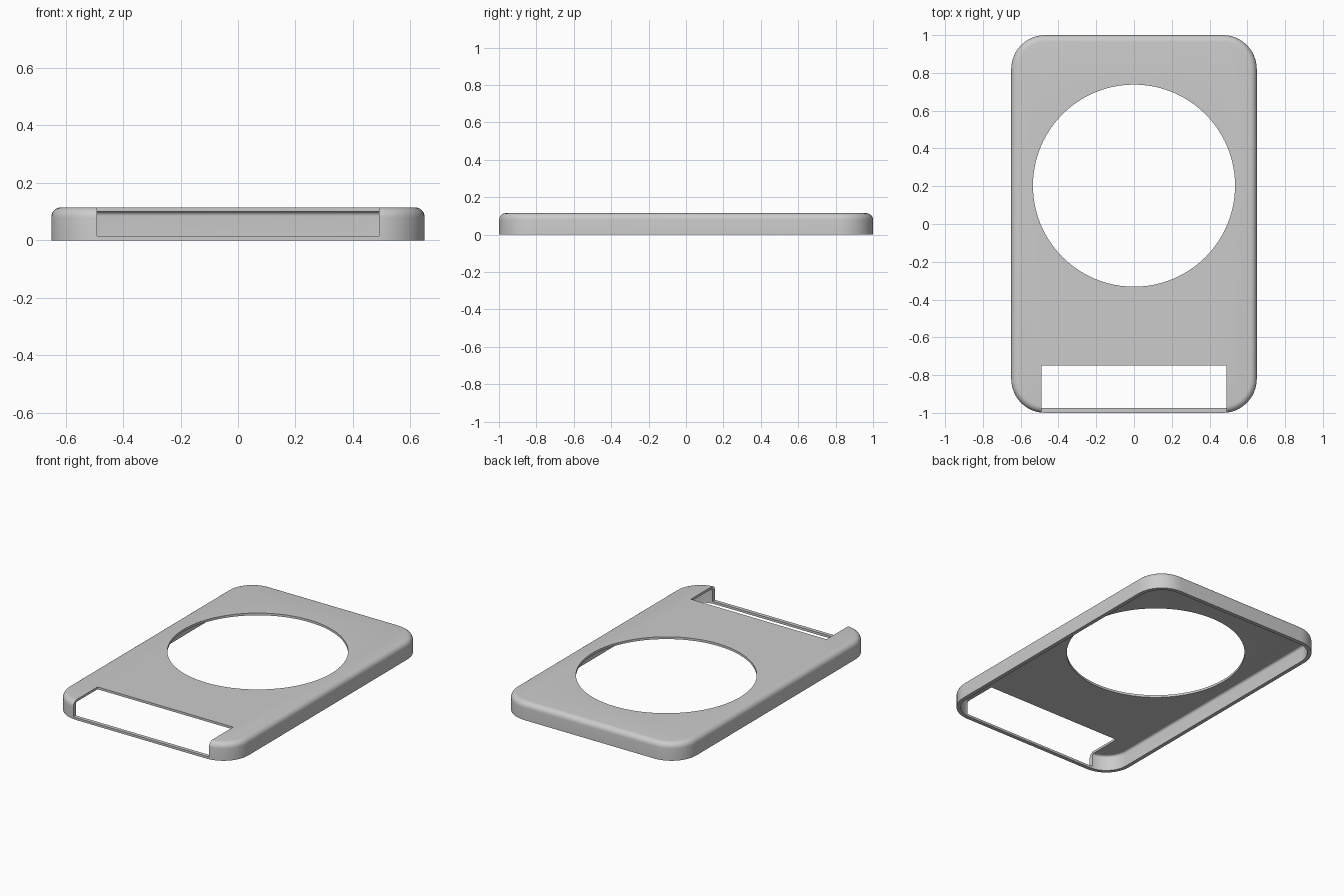
import bpy, bmesh, math

if "Cube" in bpy.data.objects:
    bpy.data.objects.remove(bpy.data.objects["Cube"], do_unlink=True)

W, L, H = 0.65, 1.0, 0.115      # half width, half length, height
WALL, PLATE = 0.025, 0.015      # side wall and top plate thickness

grey = bpy.data.materials.new("grey")
grey.use_nodes = True
colour = (0.6, 0.6, 0.6, 1)
grey.diffuse_color = colour
grey.node_tree.nodes["Principled BSDF"].inputs["Base Color"].default_value = colour


def box(name, x, y, z, corner=0, edge=0):
    """Box over the (min, max) ranges, with rounded upright corners and top rim."""
    bm = bmesh.new()
    bmesh.ops.create_cube(bm, size=1)
    for v in bm.verts:
        for i, (lo, hi) in enumerate((x, y, z)):
            v.co[i] = lo if v.co[i] < 0 else hi
    if corner:
        upright = [e for e in bm.edges
                   if abs(e.verts[0].co.z - e.verts[1].co.z) > 0.01]
        bmesh.ops.bevel(bm, geom=upright, offset=corner, segments=12,
                        profile=0.5, affect='EDGES')
    if edge:
        rim = [e for e in bm.edges if all(v.co.z > z[1] - 1e-5 for v in e.verts)]
        bmesh.ops.bevel(bm, geom=rim, offset=edge, segments=6,
                        profile=0.5, affect='EDGES')
    mesh = bpy.data.meshes.new(name)
    bm.to_mesh(mesh)
    bm.free()
    ob = bpy.data.objects.new(name, mesh)
    bpy.context.collection.objects.link(ob)
    mesh.materials.append(grey)
    return ob


def cut(target, cutter):
    """Subtract the cutter, apply the result and drop the cutter."""
    cutter.hide_render = True
    mod = target.modifiers.new("cut", 'BOOLEAN')
    mod.operation, mod.solver, mod.object = 'DIFFERENCE', 'EXACT', cutter
    bpy.ops.object.select_all(action='DESELECT')
    bpy.context.view_layer.objects.active = target
    target.select_set(True)
    bpy.ops.object.modifier_apply(modifier=mod.name)
    bpy.data.objects.remove(cutter, do_unlink=True)


# Rounded outer body
cover = box("cover_shell", (-W, W), (-L, L), (0, H), 0.18, 0.035)

# Hollow underside, open at the bottom
w, l = W - WALL, L - WALL
cut(cover, box("cavity", (-w, w), (-l, l), (-0.1, H - PLATE), 0.155, 0.015))

# Large round opening
bpy.ops.mesh.primitive_cylinder_add(vertices=96, radius=0.535, depth=1,
                                    location=(0, 0.203, 0))
hole = bpy.context.object
hole.data.materials.append(grey)
cut(cover, hole)

# Front notch, leaving a thin strip along the bottom of the wall
cut(cover, box("notch", (-0.49, 0.49), (-1.2, -0.75), (PLATE, 0.3)))

bpy.ops.object.shade_smooth_by_angle(angle=math.radians(35))
